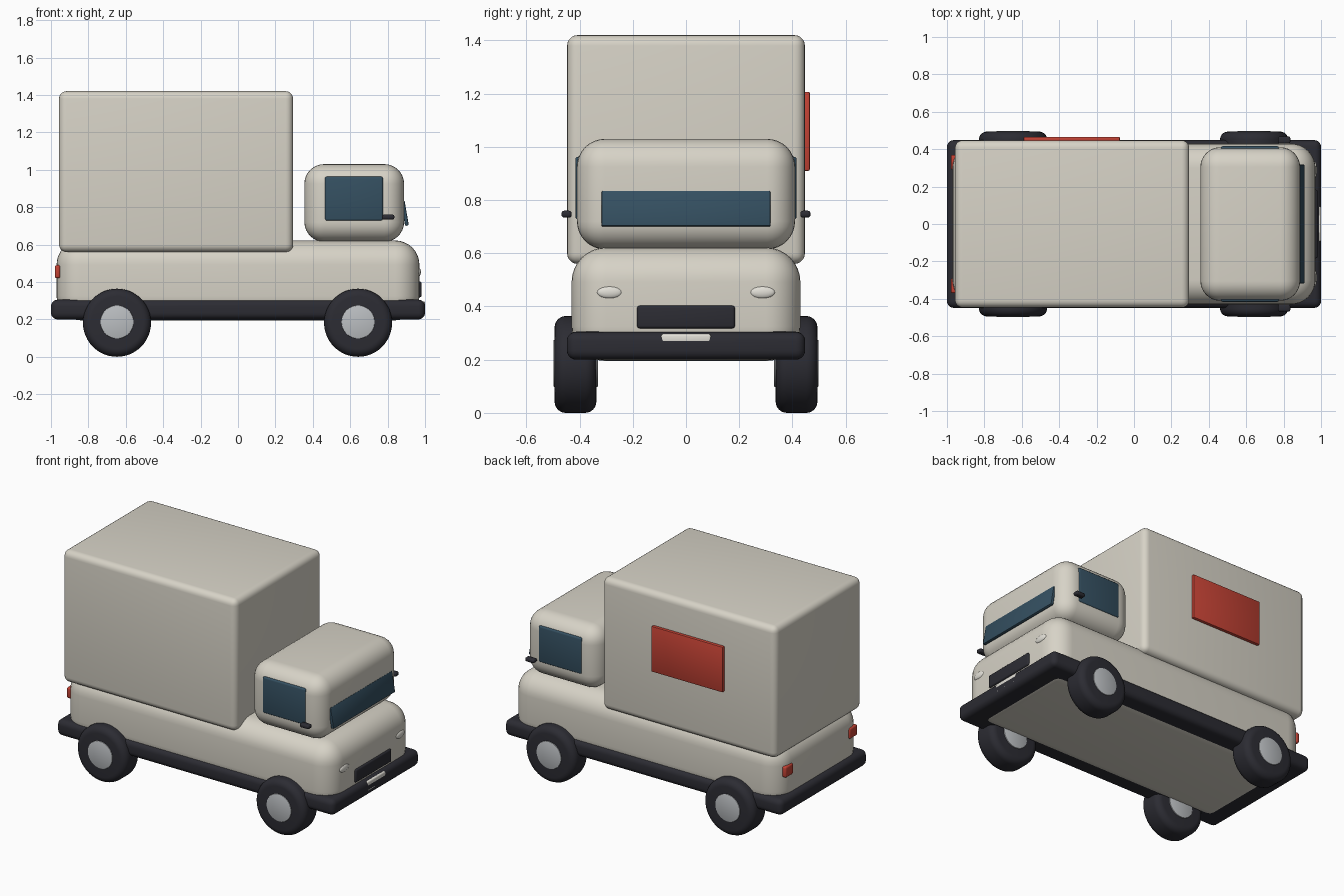
import bpy, bmesh, math
from mathutils import Matrix, Vector

if "Cube" in bpy.data.objects:
    bpy.data.objects.remove(bpy.data.objects["Cube"])


def material(name, rgb):
    m = bpy.data.materials.new(name)
    m.diffuse_color = (*rgb, 1)
    m.use_nodes = True
    m.node_tree.nodes["Principled BSDF"].inputs["Base Color"].default_value = m.diffuse_color
    return m


CREAM = material("cream paint", (0.68, 0.65, 0.57))
DARK = material("dark rubber", (0.025, 0.025, 0.033))
GLASS = material("blue glass", (0.035, 0.08, 0.12))
RED = material("red", (0.55, 0.055, 0.035))
SILVER = material("silver hub", (0.50, 0.52, 0.54))
WHITE = material("lamp white", (0.76, 0.74, 0.68))


def finish(bm, name, mat):
    bmesh.ops.recalc_face_normals(bm, faces=bm.faces)
    me = bpy.data.meshes.new(name)
    bm.to_mesh(me)
    bm.free()
    me.materials.append(mat)
    ob = bpy.data.objects.new(name, me)
    bpy.context.collection.objects.link(ob)
    bpy.ops.object.select_all(action='DESELECT')
    ob.select_set(True)
    bpy.context.view_layer.objects.active = ob
    bpy.ops.object.shade_smooth_by_angle(angle=math.radians(35))
    return ob


def box(name, mat, x, y, z, bevel=0.0, segments=4, tilt=0.0):
    """Rounded box from (min, max) ranges, optionally tilted about y."""
    bm = bmesh.new()
    bmesh.ops.create_cube(bm, size=1)
    size = Vector((x[1] - x[0], y[1] - y[0], z[1] - z[0]))
    centre = Vector((x[0] + x[1], y[0] + y[1], z[0] + z[1])) / 2
    bmesh.ops.scale(bm, vec=size, verts=bm.verts)
    if bevel:
        bmesh.ops.bevel(bm, geom=bm.edges[:], offset=bevel, segments=segments,
                        profile=0.5, affect='EDGES')
    bm.transform(Matrix.Translation(centre) @ Matrix.Rotation(tilt, 4, 'Y'))
    return finish(bm, name, mat)


def disc(name, mat, x, y, z, radius, bevel, segments):
    """Cylinder along y with rounded rims."""
    bm = bmesh.new()
    bmesh.ops.create_cone(bm, cap_ends=True, segments=48, radius1=radius,
                          radius2=radius, depth=y[1] - y[0])
    rims = [e for e in bm.edges if abs(e.verts[0].co.z - e.verts[1].co.z) < 1e-4]
    bmesh.ops.bevel(bm, geom=rims, offset=bevel, segments=segments,
                    profile=0.5, affect='EDGES')
    bm.transform(Matrix.Translation((x, (y[0] + y[1]) / 2, z))
                 @ Matrix.Rotation(math.pi / 2, 4, 'X'))
    return finish(bm, name, mat)


# Main volumes
box("lower_body", CREAM, (-0.97, 0.97), (-0.43, 0.43), (0.195, 0.622), 0.13, 8)
box("cargo_box", CREAM, (-0.957, 0.295), (-0.447, 0.447), (0.56, 1.42), 0.04, 5)
box("cab", CREAM, (0.355, 0.888), (-0.41, 0.41), (0.615, 1.03), 0.105, 8)
box("bumper_skirt", DARK, (-1, 1), (-0.448, 0.448), (0.2, 0.305), 0.035, 5)

# Front details
box("windshield", GLASS, (0.882, 0.902), (-0.318, 0.318), (0.70, 0.835), 0.006, 2, -0.17)
box("grille", DARK, (0.95, 0.981), (-0.184, 0.184), (0.318, 0.403), 0.01, 3)
box("number_plate_upper", WHITE, (0.965, 1.0), (-0.094, 0.094), (0.263, 0.296), 0.008, 3)
box("number_plate_lower", WHITE, (0.965, 1.0), (-0.092, 0.092), (0.236, 0.244), 0.002, 2)

# Red panel on the left side of the cargo box
box("side_panel", RED, (-0.59, -0.075), (0.44, 0.466), (0.91, 1.207), 0.006, 2)


def span(side, a, b):
    return tuple(sorted((side * a, side * b)))


# Mirrored details
for side, label in ((-1, "right"), (1, "left")):
    box(label + "_window", GLASS, (0.465, 0.775), span(side, 0.39, 0.416), (0.728, 0.963), 0.01, 3)
    box(label + "_mirror", DARK, (0.77, 0.836), span(side, 0.43, 0.468), (0.734, 0.76), 0.01, 3)
    box(label + "_tail_light", RED, (-0.979, -0.95), span(side, 0.29, 0.37), (0.42, 0.49), 0.01, 3)

    # Oval headlight
    bm = bmesh.new()
    bmesh.ops.create_uvsphere(bm, u_segments=24, v_segments=12, radius=1)
    bm.transform(Matrix.Translation((0.966, side * 0.287, 0.453))
                 @ Matrix.Diagonal((0.012, 0.047, 0.023, 1)))
    finish(bm, label + "_headlight", WHITE)

    # Wheels
    for x, end in ((-0.647, "rear"), (0.642, "front")):
        disc(f"{end}_{label}_tyre", DARK, x, span(side, 0.337, 0.494), 0.182, 0.182, 0.042, 6)
        disc(f"{end}_{label}_hub", SILVER, x, span(side, 0.331, 0.498), 0.186, 0.089, 0.004, 2)
